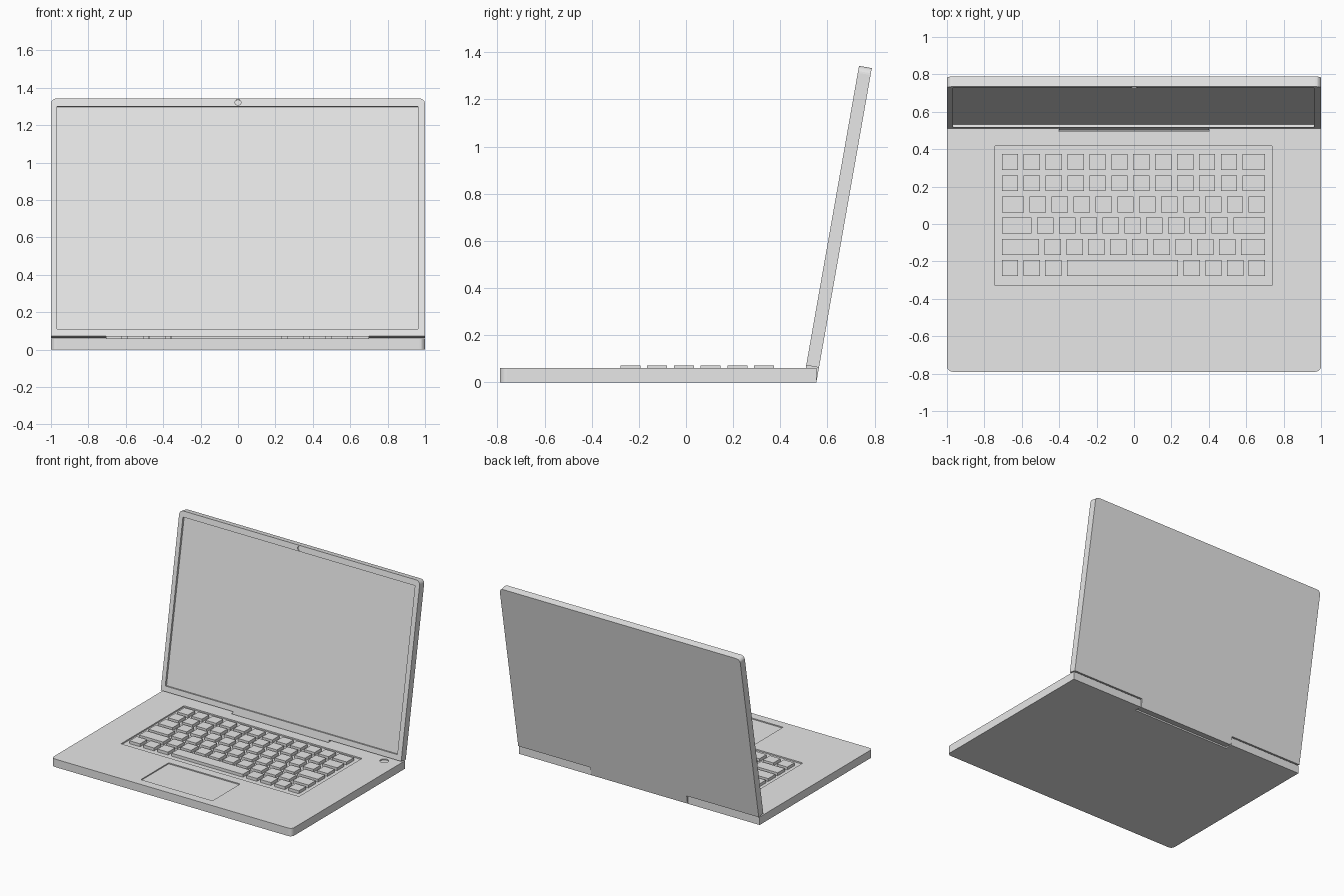
import bpy, bmesh, math
from mathutils import Matrix

if "Cube" in bpy.data.objects:
    bpy.data.objects.remove(bpy.data.objects["Cube"])

grey = bpy.data.materials.new("light_grey")
grey.diffuse_color = (0.8, 0.8, 0.8, 1)
grey.use_nodes = True
grey.node_tree.nodes["Principled BSDF"].inputs["Base Color"].default_value = grey.diffuse_color

# Lid frame: local x across, local y up the lid, local z out of the screen face
LID = Matrix.Translation((0, 0.51, 0.072)) @ Matrix.Rotation(math.radians(80), 4, 'X')
FLAT = Matrix.Identity(4)


def add_prism(bm, pts, z0, z1):
    bottom = [bm.verts.new((x, y, z0)) for x, y in pts]
    top = [bm.verts.new((x, y, z1)) for x, y in pts]
    bm.faces.new(bottom[::-1])
    bm.faces.new(top)
    n = len(pts)
    for i in range(n):
        j = (i + 1) % n
        bm.faces.new((bottom[i], bottom[j], top[j], top[i]))


def prism(name, outlines, z0, z1, matrix=FLAT):
    bm = bmesh.new()
    for pts in outlines:
        add_prism(bm, pts, z0, z1)
    bmesh.ops.recalc_face_normals(bm, faces=bm.faces)
    mesh = bpy.data.meshes.new(name)
    bm.to_mesh(mesh)
    bm.free()
    mesh.materials.append(grey)
    ob = bpy.data.objects.new(name, mesh)
    ob.matrix_world = matrix
    bpy.context.collection.objects.link(ob)
    return ob


def rect(x0, x1, y0, y1):
    return [(x0, y0), (x1, y0), (x1, y1), (x0, y1)]


def arc(cx, cy, r, a0, a1, n):
    return [(cx + r * math.cos(math.radians(a0 + (a1 - a0) * i / n)),
             cy + r * math.sin(math.radians(a0 + (a1 - a0) * i / n))) for i in range(n + 1)]


def circle(cx, cy, r, n=24):
    return arc(cx, cy, r, 0, 360, n)[:-1]


def cut(ob, cutters):
    for c in cutters:
        c.hide_render = True
        m = ob.modifiers.new("cut", 'BOOLEAN')
        m.operation = 'DIFFERENCE'
        m.solver = 'EXACT'
        m.object = c
    bpy.context.view_layer.update()
    dg = bpy.context.evaluated_depsgraph_get()
    mesh = bpy.data.meshes.new_from_object(ob.evaluated_get(dg))
    ob.modifiers.clear()
    ob.data = mesh
    for c in cutters:
        bpy.data.objects.remove(c)


# Base slab with rounded front corners and a hinge notch at the back
R = 0.03
base = prism("base", [
    arc(-1 + R, -0.79 + R, R, 180, 270, 6) + arc(1 - R, -0.79 + R, R, 270, 360, 6)
    + [(1, 0.553), (0.403, 0.553), (0.403, 0.497), (-0.403, 0.497), (-0.403, 0.553), (-1, 0.553)]
], 0, 0.06)
cut(base, [
    prism("keyboard_well", [rect(-0.742, 0.738, -0.33, 0.418)], 0.05, 0.1),
    prism("trackpad_well", [rect(-0.30, 0.295, -0.725, -0.395)], 0.052, 0.1),
    prism("power_button_well", [circle(0.885, 0.473, 0.031)], 0.052, 0.1),
])

# Lid with rounded top corners and a hinge tab below the middle
lid = prism("lid", [
    [(-1, 0), (-0.4, 0), (-0.4, -0.063), (0.4, -0.063), (0.4, 0), (1, 0)]
    + arc(1 - R, 1.29 - R, R, 0, 90, 6) + arc(-1 + R, 1.29 - R, R, 90, 180, 6)
], -0.055, 0, LID)
cut(lid, [
    prism("screen_well", [rect(-0.967, 0.963, 0.039, 1.247)], -0.016, 0.05, LID),
    prism("camera_well", [circle(0, 1.269, 0.016)], -0.008, 0.05, LID),
])

# Keys: each row lists its key widths from left to right
K, M, GAP, LEFT = 0.0875, 0.12, 0.03, -0.707
rows = [
    [K] * 11 + [M],
    [K] * 11 + [M],
    [M + 0.04] + [K] * 10 + [K],
    [0.16] + [K] * 9 + [0.17],
    [0.20] + [K] * 9 + [0.13],
    [K] * 3 + [0.595] + [K] * 4,
]
rows[2][0] = M
keys = []
for r, widths in enumerate(rows):
    y = 0.289 - 0.1135 * r
    # Stretch each row slightly so both edges line up
    gap = (1.408 - sum(widths)) / (len(widths) - 1)
    x = LEFT
    for w in widths:
        keys.append(rect(x, x + w, y, y + 0.085))
        x += w + gap
prism("keys", keys, 0.05, 0.072)
